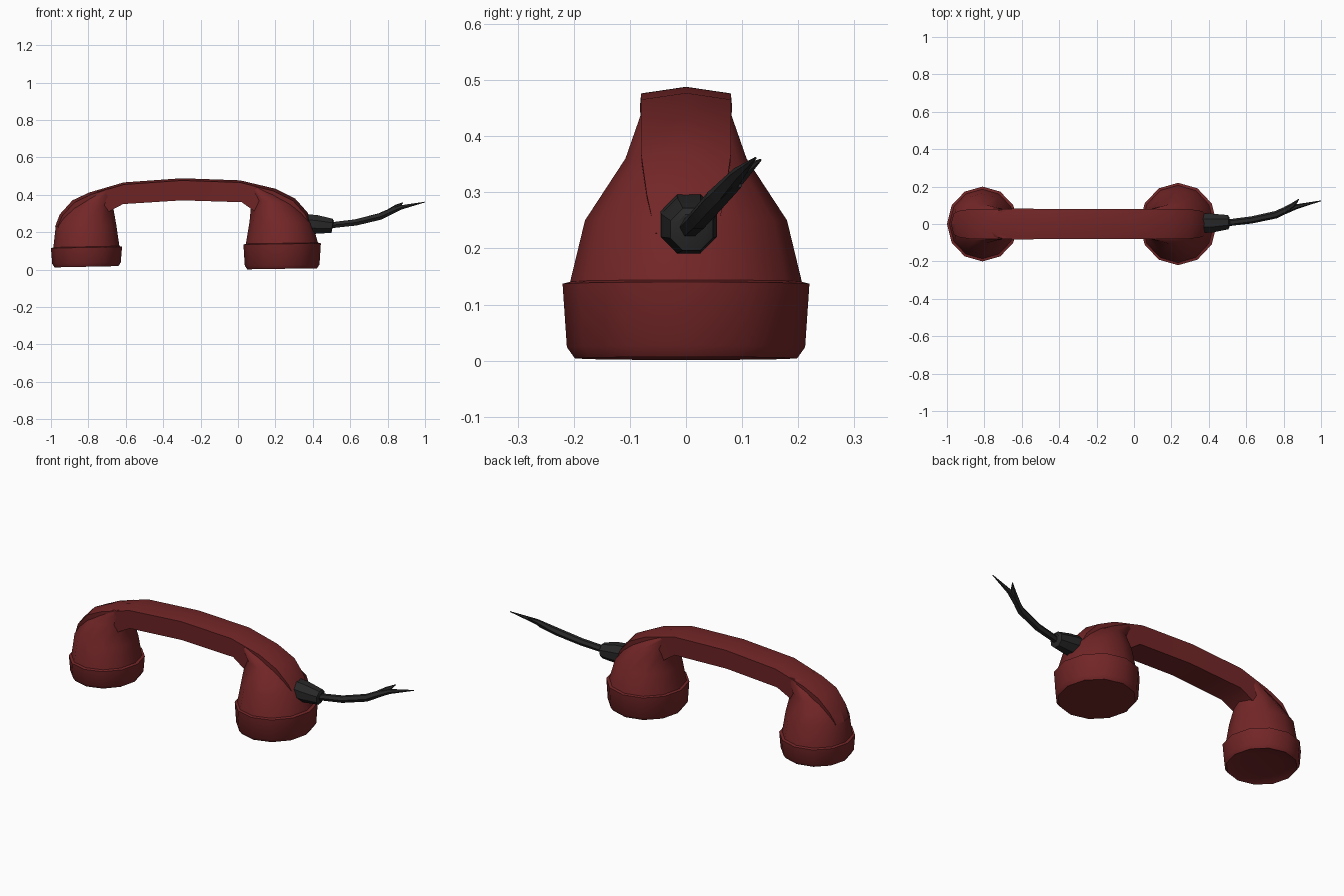
import bpy, bmesh, math
from mathutils import Vector

if "Cube" in bpy.data.objects:
    bpy.data.objects.remove(bpy.data.objects["Cube"])


def material(name, rgb):
    m = bpy.data.materials.new(name)
    m.diffuse_color = (*rgb, 1)
    m.use_nodes = True
    m.node_tree.nodes["Principled BSDF"].inputs["Base Color"].default_value = m.diffuse_color
    return m


RED = material("dark red", (0.17, 0.019, 0.020))
BLACK = material("charcoal black", (0.021, 0.021, 0.022))


def loft(name, rings, mat, angle=35):
    """Skin a list of equal-length point rings and cap both ends."""
    bm = bmesh.new()
    vs = [[bm.verts.new(p) for p in r] for r in rings]
    n = len(vs[0])
    for a, b in zip(vs, vs[1:]):
        for i in range(n):
            j = (i + 1) % n
            bm.faces.new((a[i], a[j], b[j], b[i]))
    bm.faces.new(vs[0][::-1])
    bm.faces.new(vs[-1])
    bmesh.ops.recalc_face_normals(bm, faces=bm.faces)
    me = bpy.data.meshes.new(name)
    bm.to_mesh(me)
    bm.free()
    me.materials.append(mat)
    ob = bpy.data.objects.new(name, me)
    bpy.context.collection.objects.link(ob)
    bpy.context.view_layer.objects.active = ob
    ob.select_set(True)
    bpy.ops.object.shade_smooth_by_angle(angle=math.radians(angle))
    ob.select_set(False)
    return ob


def ellipse(cx, z, rx, ry, tilt=0.0, n=12):
    """Horizontal ring, tipped a little along x."""
    out = []
    for i in range(n):
        a = 2 * math.pi * i / n
        x = rx * math.cos(a)
        out.append((cx + x, ry * math.sin(a), z + tilt * x))
    return out


def tube(name, stations, mat, n=6, phase=0.0, angle=30):
    """Sweep a polygon along (x, y, z, radius) stations."""
    pts = [Vector(s[:3]) for s in stations]
    rings = []
    for i, s in enumerate(stations):
        d = (pts[min(i + 1, len(pts) - 1)] - pts[max(i - 1, 0)]).normalized()
        side = Vector((0, 0, 1)).cross(d).normalized()
        up = d.cross(side)
        rings.append([pts[i] + s[3] * (side * math.cos(t) + up * math.sin(t))
                      for t in (phase + 2 * math.pi * k / n for k in range(n))])
    return loft(name, rings, mat, angle)


# Ear and mouth caps: (z, radius factor) profile
def cap(name, cx, rx, ry, z0, z1, tilt, dish):
    prof = [(z0 + dish, 0.55), (z0 + dish * 0.6, 0.8), (z0, 0.9),
            (z0 + 0.02, 0.965), (z1 - 0.004, 1.0), (z1, 0.93)]
    loft(name, [ellipse(cx, z, rx * f, ry * f, tilt) for z, f in prof], RED)


cap("earpiece_cap", -0.81, 0.19, 0.20, 0.015, 0.122, 0.02, 0.012)
cap("mouthpiece_cap", 0.236, 0.207, 0.22, 0.004, 0.141, 0.015, 0.0)

# Domes that rise from the caps and lean into the handle
loft("earpiece_dome", [ellipse(*r) for r in (
    (-0.81, 0.11, 0.178, 0.188), (-0.812, 0.235, 0.162, 0.163),
    (-0.795, 0.335, 0.125, 0.104, 0.1), (-0.70, 0.43, 0.075, 0.078, 0.25))], RED, 50)
loft("mouthpiece_dome", [ellipse(*r) for r in (
    (0.236, 0.13, 0.195, 0.209), (0.229, 0.25, 0.168, 0.18),
    (0.195, 0.36, 0.122, 0.108, -0.1), (0.10, 0.44, 0.082, 0.08, -0.25))], RED, 50)

# Handle: (top x, top z, bottom x, bottom z, half width)
arch = [(-0.978, 0.23, -0.85, 0.20, 0.055), (-0.953, 0.295, -0.82, 0.22, 0.07),
        (-0.885, 0.37, -0.77, 0.26, 0.08), (-0.795, 0.412, -0.69, 0.31, 0.08),
        (-0.61, 0.466, -0.615, 0.35, 0.082), (-0.30, 0.488, -0.30, 0.37, 0.08),
        (0.01, 0.477, 0.02, 0.36, 0.08), (0.20, 0.432, 0.09, 0.31, 0.08),
        (0.305, 0.38, 0.19, 0.26, 0.08), (0.372, 0.305, 0.24, 0.22, 0.07),
        (0.405, 0.23, 0.26, 0.20, 0.055)]
sections = []
for tx, tz, bx, bz, w in arch:
    top, bot = Vector((tx, 0, tz)), Vector((bx, 0, bz))
    edge = top.lerp(bot, 0.1)
    side = Vector((0, w, 0))
    sections.append([top, edge + side, bot + side * 0.9, bot - side * 0.9, edge - side])
loft("handle", sections, RED, 25)

# Cord socket: octagonal taper
tube("cord_socket", [(0.36, 0.005, 0.246, 0.055), (0.42, 0.005, 0.241, 0.054),
                     (0.502, 0.01, 0.234, 0.041), (0.507, 0.01, 0.233, 0.03)],
     BLACK, 8, math.pi / 8)

# Cut cord, split into two pointed ends
tube("cord", [(0.49, 0.005, 0.236, 0.018), (0.63, 0.022, 0.252, 0.019),
              (0.76, 0.05, 0.284, 0.02), (0.84, 0.088, 0.322, 0.017)], BLACK)
tube("cord_end_short", [(0.80, 0.07, 0.303, 0.017), (0.85, 0.10, 0.335, 0.014),
                        (0.882, 0.133, 0.358, 0.002)], BLACK)
tube("cord_end_long", [(0.80, 0.068, 0.303, 0.018), (0.87, 0.093, 0.332, 0.013),
                       (1.0, 0.124, 0.361, 0.002)], BLACK)
